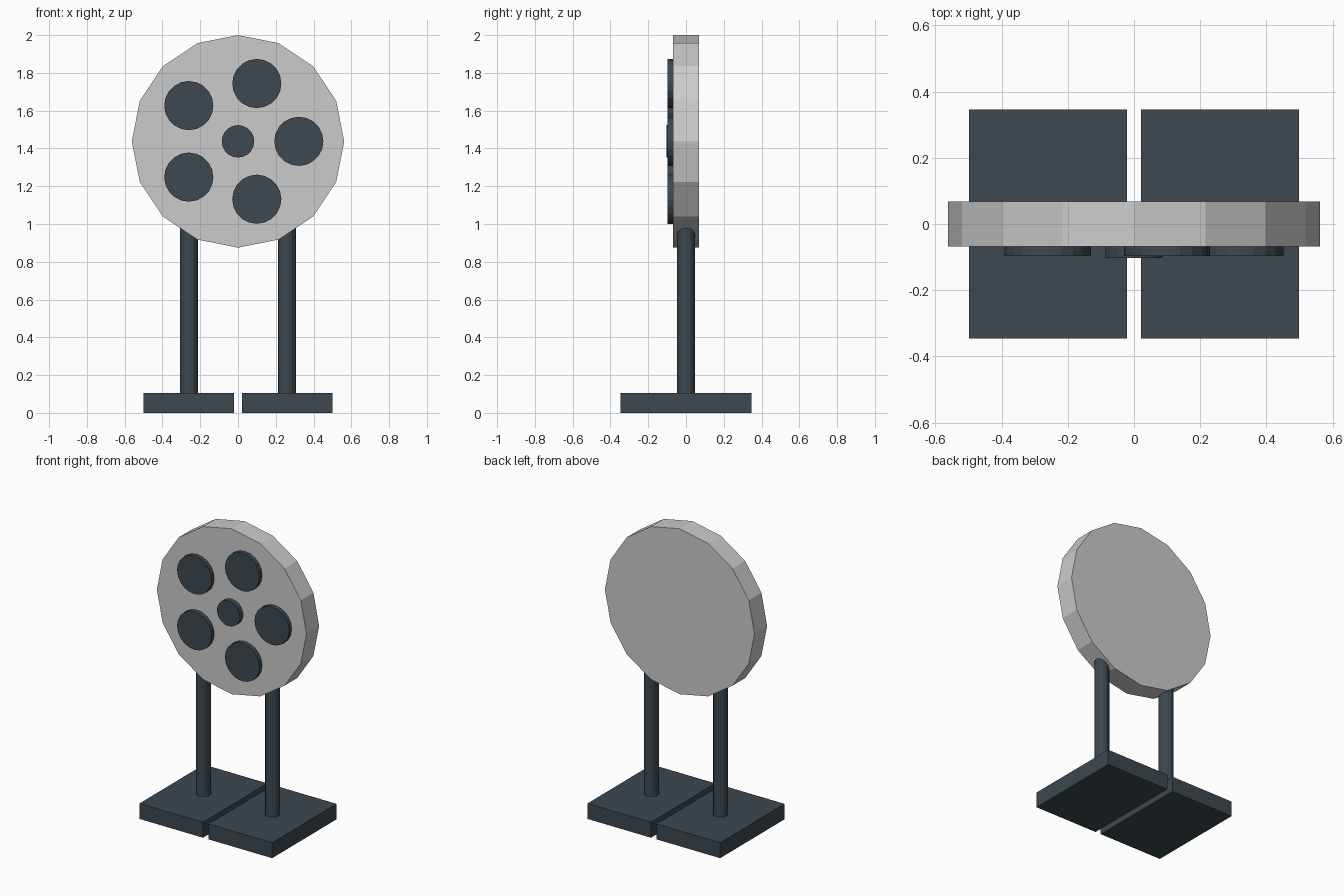
import bpy
from math import cos, sin, pi, radians

if "Cube" in bpy.data.objects:
    bpy.data.objects.remove(bpy.data.objects["Cube"])

dark = bpy.data.materials.new("dark_steel")
dark.diffuse_color = (0.045, 0.065, 0.08, 1)
dark.use_nodes = True
dark.node_tree.nodes["Principled BSDF"].inputs["Base Color"].default_value = dark.diffuse_color

HUB_Z = 1.4375   # height of the wheel centre


def finish(name, mat):
    ob = bpy.context.object
    ob.name = name
    if mat:
        ob.data.materials.append(mat)
    return ob


def disc(name, x, z, radius, y0, y1, sides, mat=None):
    """Cylinder lying along y, between y0 and y1."""
    bpy.ops.mesh.primitive_cylinder_add(
        vertices=sides, radius=radius, depth=y1 - y0,
        location=(x, (y0 + y1) / 2, z), rotation=(radians(90), 0, 0))
    return finish(name, mat)


# Main round plate
disc("target_plate", 0, HUB_Z, 0.5625, -0.068, 0.068, 16)

# Centre spot and ring of five spots, slightly sunk into the plate
disc("centre_spot", 0, HUB_Z, 0.086, -0.103, -0.05, 20, dark)
for i in range(5):
    a = 2 * pi * i / 5
    disc(f"spot_{i + 1}", 0.322 * cos(a), HUB_Z + 0.322 * sin(a),
         0.13, -0.097, -0.05, 20, dark)

# Two legs, each with a foot plate
for side, s in (("left", -1), ("right", 1)):
    z0, z1 = 0.08, 1.05
    bpy.ops.mesh.primitive_cylinder_add(
        vertices=12, radius=0.047, depth=z1 - z0,
        location=(s * 0.26, 0, (z0 + z1) / 2))
    finish(f"{side}_post", dark)

    bpy.ops.mesh.primitive_cube_add(size=1, location=(s * 0.26, 0, 0.0525))
    foot = finish(f"{side}_foot", dark)
    foot.scale = (0.478, 0.692, 0.105)
